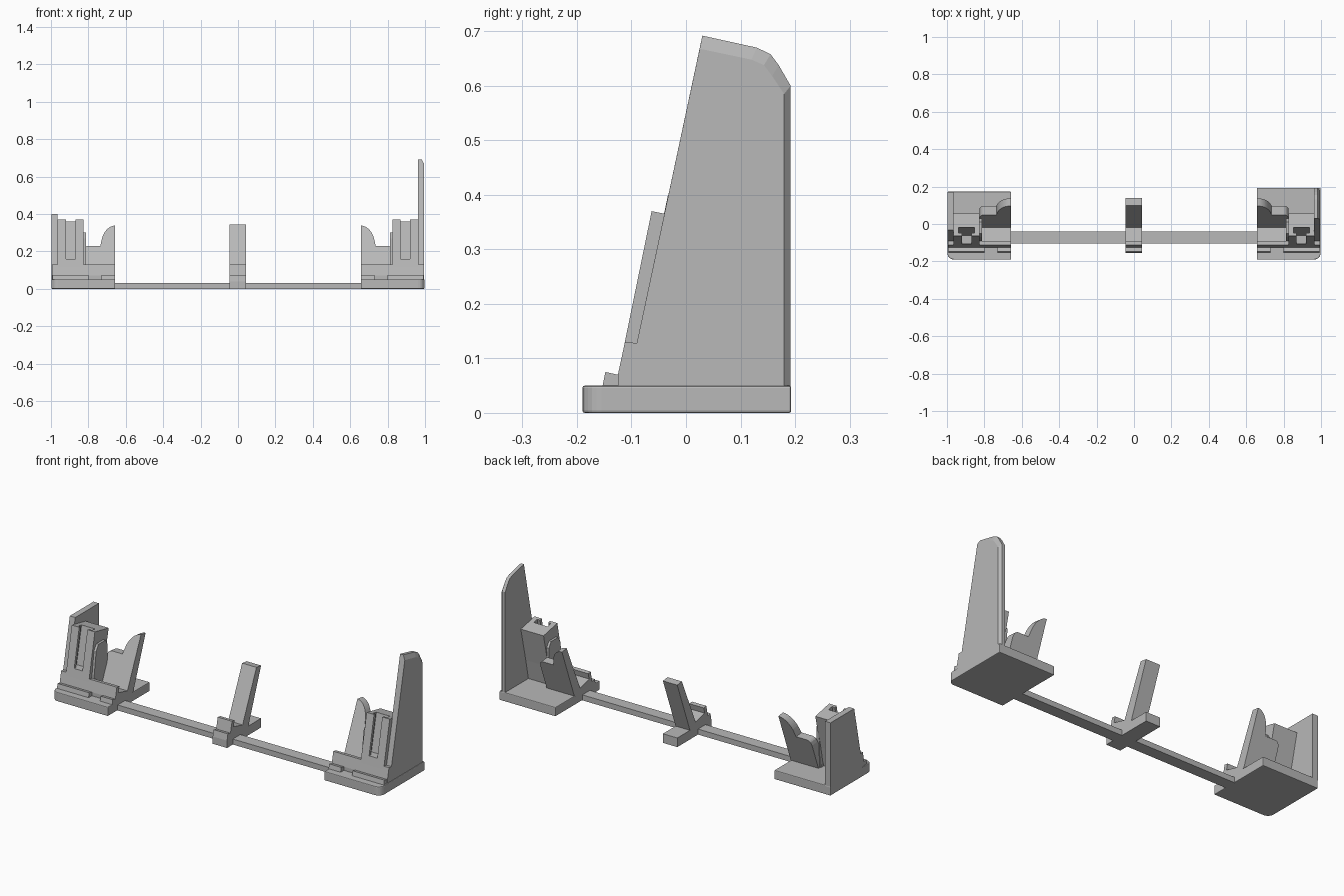
import bpy, bmesh, math

cube = bpy.data.objects.get("Cube")
if cube:
    bpy.data.objects.remove(cube, do_unlink=True)

grey = bpy.data.materials.new("plain_grey")
grey.use_nodes = True
grey.diffuse_color = (0.48, 0.48, 0.48, 1)
grey.node_tree.nodes["Principled BSDF"].inputs["Base Color"].default_value = grey.diffuse_color


def loft(name, rings, bevel=0):
    """Join matching rings of points into a closed solid."""
    bm = bmesh.new()
    loops = [[bm.verts.new(p) for p in ring] for ring in rings]
    n = len(loops[0])
    for a, b in zip(loops, loops[1:]):
        for i in range(n):
            j = (i + 1) % n
            bm.faces.new((a[i], a[j], b[j], b[i]))
    bm.faces.new(loops[0])
    bm.faces.new(loops[-1])
    bmesh.ops.recalc_face_normals(bm, faces=bm.faces)
    mesh = bpy.data.meshes.new(name)
    bm.to_mesh(mesh)
    bm.free()
    mesh.materials.append(grey)
    obj = bpy.data.objects.new(name, mesh)
    bpy.context.collection.objects.link(obj)
    if bevel:
        mod = obj.modifiers.new("soft_edges", 'BEVEL')
        mod.width, mod.segments = bevel, 2
    return obj


def side_profile(name, pts, x0, x1):
    return loft(name, [[(x, y, z) for y, z in pts] for x in (x0, x1)])


def plan(name, pts, z0, z1, bevel=0):
    return loft(name, [[(x, y, z) for x, y in pts] for z in (z0, z1)], bevel)


def box(name, x0, x1, y0, y1, z0, z1):
    return plan(name, [(x0, y0), (x1, y0), (x1, y1), (x0, y1)], z0, z1)


# Leaning front line shared by the uprights
def front_y(z):
    return -0.063 - 0.205 * (0.37 - z)


STEP = [(-0.155, 0.04), (-0.148, 0.075), (-0.125, 0.07), (-0.112, 0.13)]
SEAT = [(-0.09, 0.127), (-0.098, 0.095), (-0.02, 0.075)]

# Crossbar and the central leaning support
box("crossbar", -0.67, 0.67, -0.105, -0.04, 0, 0.03)
side_profile("centre_support",
             [(-0.155, 0)] + STEP + SEAT +
             [(0.1, 0.345), (0.14, 0.34), (0.03, 0.05), (0.14, 0.05), (0.14, 0)],
             -0.045, 0.042)


def fin_height(x):
    """Tall rounded horn at the inner end, low shelf beside the block."""
    if x < 0.733:
        t = (x - 0.655) / 0.078
        return 0.23 + 0.108 * math.sqrt(max(0, 1 - t * t))
    if x > 0.8:
        t = (x - 0.8) / 0.025
        return 0.2 + 0.03 * math.sqrt(max(0, 1 - t * t))
    return 0.23


def slotted_block(side, s):
    # Cross-section with a T-shaped channel open to the front
    half = [(0.025, 0), (0.025, 0.015), (0.042, 0.015), (0.042, 0.045)]
    mid = 0.895
    outline = [(mid - 0.07, 0), (mid - 0.07, 0.12), (mid + 0.07, 0.12), (mid + 0.07, 0)]
    section = outline + [(mid + x, y) for x, y in half]
    section += [(mid - x, y) for x, y in reversed(half)]

    def ring(pts, z, tilt, squash=1):
        return [(s * x, front_y(z) + y * squash, z - tilt * y) for x, y in pts]
    loft(side + "_slotted_block", [ring(section, 0.16, 0), ring(section, 0.37, 0.2)])
    loft(side + "_block_foot", [ring(outline, 0.045, 0), ring(outline, 0.16, 0)])


def end_stand(side, s, back):
    # Base with a rounded outer front corner
    r = 0.035
    corner = [(0.998 - r + r * math.sin(a), -0.19 + r - r * math.cos(a))
              for a in [i * math.pi / 12 for i in range(7)]]
    pts = [(0.657, -0.19)] + corner + [(0.998, back), (0.657, back)]
    plan(side + "_base", [(s * x, y) for x, y in pts], 0, 0.05, 0.004)

    # Front lip and sloping seat
    wall = [(-0.125, 0.04), (-0.125, 0.07), (-0.112, 0.13)]
    side_profile(side + "_seat", wall + SEAT + [(0.03, 0.045)], s * 0.657, s * 0.83)
    side_profile(side + "_wall", wall + [(-0.09, 0.128), (-0.09, 0.04)], s * 0.82, s * 0.995)
    toe = STEP[:3] + [(-0.12, 0.04)]
    side_profile(side + "_inner_toe", toe, s * 0.657, s * 0.73)
    side_profile(side + "_outer_toe", toe, s * 0.80, s * 0.992)

    # Leaning fin with a curved top
    rings = []
    for i in range(35):
        x = 0.657 + 0.168 * i / 34
        h = fin_height(x)
        fy = lambda z: -0.02 + 0.12 * (z - 0.075) / 0.27
        by = lambda z: 0.03 + 0.11 * (z - 0.05) / 0.29
        rings.append([(s * x, fy(0.05), 0.05), (s * x, fy(h), h),
                      (s * x, by(h - 0.005), h - 0.005), (s * x, by(0.05), 0.05)])
    loft(side + "_fin", rings)

    # Slotted block and its inner cheek
    slotted_block(side, s)
    side_profile(side + "_block_cheek",
                 [(-0.1, 0.05), (-0.07, 0.27), (-0.05, 0.3), (0.01, 0.3), (0.03, 0.27), (0.02, 0.05)],
                 s * 0.812, s * 0.828)


end_stand("left", 1, 0.193)
end_stand("right", -1, 0.173)

# Tall outer plate, with its upper and rear edges sloped on the outside
tall = [(-0.108, 0.045), (0.03, 0.692), (0.13, 0.67), (0.155, 0.658), (0.17, 0.638), (0.192, 0.6), (0.192, 0.045)]
trim = [(-0.108, 0.045), (0.025, 0.668), (0.12, 0.648), (0.143, 0.638), (0.158, 0.618), (0.18, 0.585), (0.18, 0.045)]
loft("left_tall_plate", [[(x, y, z) for y, z in p]
                         for x, p in ((0.963, tall), (0.982, tall), (0.995, trim))])

# Short outer plate on the opposite end
side_profile("right_short_plate",
             [(-0.108, 0.045), (-0.033, 0.4), (0.172, 0.4), (0.172, 0.045)], -0.998, -0.965)
